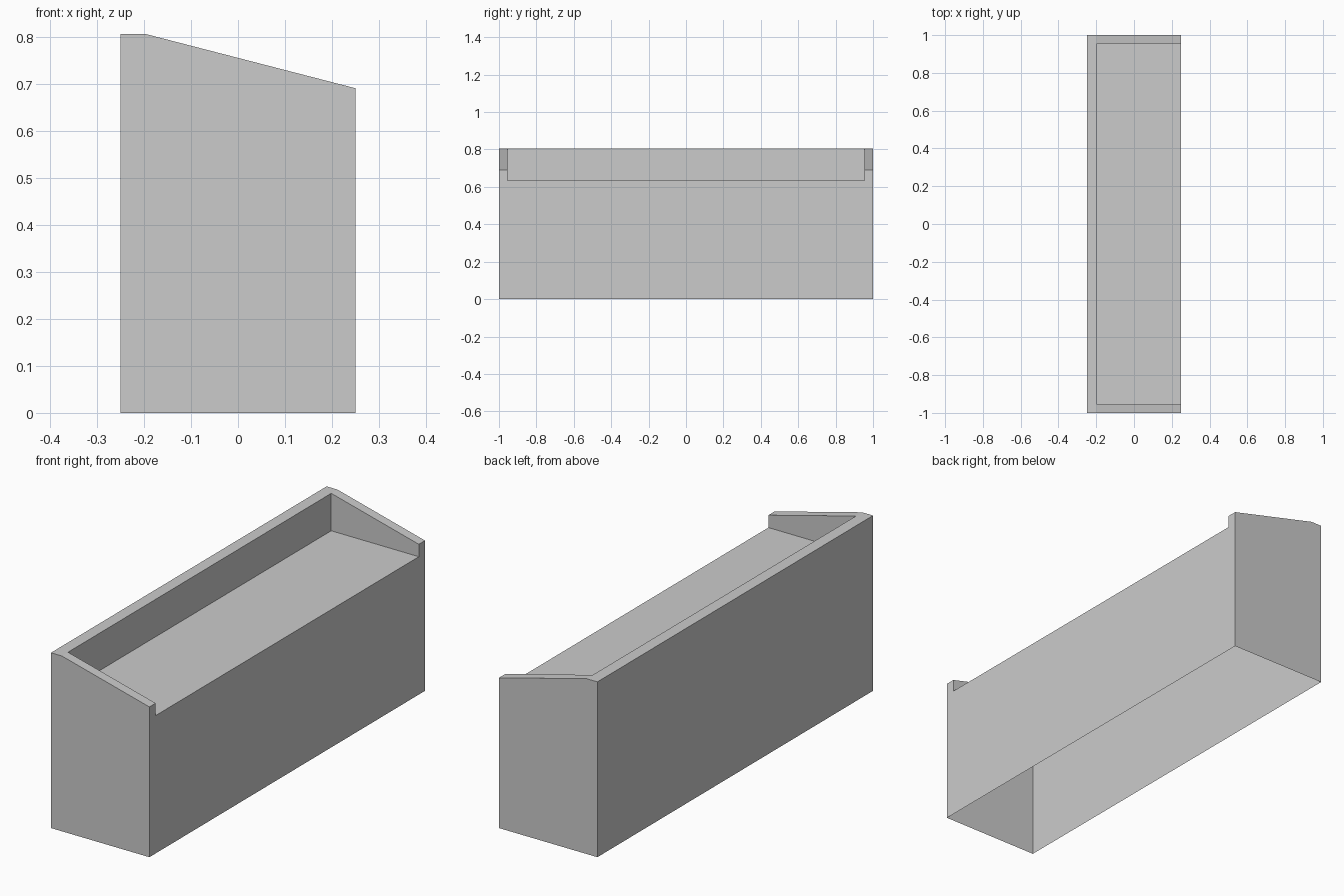
import bpy, bmesh

if "Cube" in bpy.data.objects:
    bpy.data.objects.remove(bpy.data.objects["Cube"])

X0, XI, X1 = -0.25, -0.195, 0.25      # back, inner back wall, front
YI, Y1 = 0.955, 1.0                   # inner and outer end walls
TOP, LOW, SHELF = 0.805, 0.69, 0.633  # rim heights and recessed shelf

bm = bmesh.new()


def face(points):
    bm.faces.new([bm.verts.new(p) for p in points])


def sweep(profile, ya, yb):
    """Stretch an open x-z profile along y."""
    for (xa, za), (xb, zb) in zip(profile, profile[1:]):
        face([(xa, ya, za), (xb, ya, zb), (xb, yb, zb), (xa, yb, za)])


# Long middle: back wall, rim, recessed shelf and front, open underneath
sweep([(X0, 0), (X0, TOP), (XI, TOP), (XI, SHELF), (X1, SHELF), (X1, 0)], -YI, YI)

# Sloped end walls, with outer cap and the inner cheek above the shelf
end = [(X0, 0), (X0, TOP), (XI, TOP), (X1, LOW), (X1, SHELF), (X1, 0)]
cheek = [(XI, SHELF), (XI, TOP), (X1, LOW), (X1, SHELF)]
for s in (-1, 1):
    sweep(end, s * YI, s * Y1)
    face([(x, s * Y1, z) for x, z in end])
    face([(x, s * YI, z) for x, z in cheek])

# Weld and merge coplanar faces
bmesh.ops.remove_doubles(bm, verts=bm.verts, dist=1e-4)
bmesh.ops.recalc_face_normals(bm, faces=bm.faces)
bmesh.ops.dissolve_limit(bm, angle_limit=0.01, verts=bm.verts, edges=bm.edges)

mesh = bpy.data.meshes.new("counter_body")
bm.to_mesh(mesh)
bm.free()
body = bpy.data.objects.new("counter_body", mesh)
bpy.context.collection.objects.link(body)
